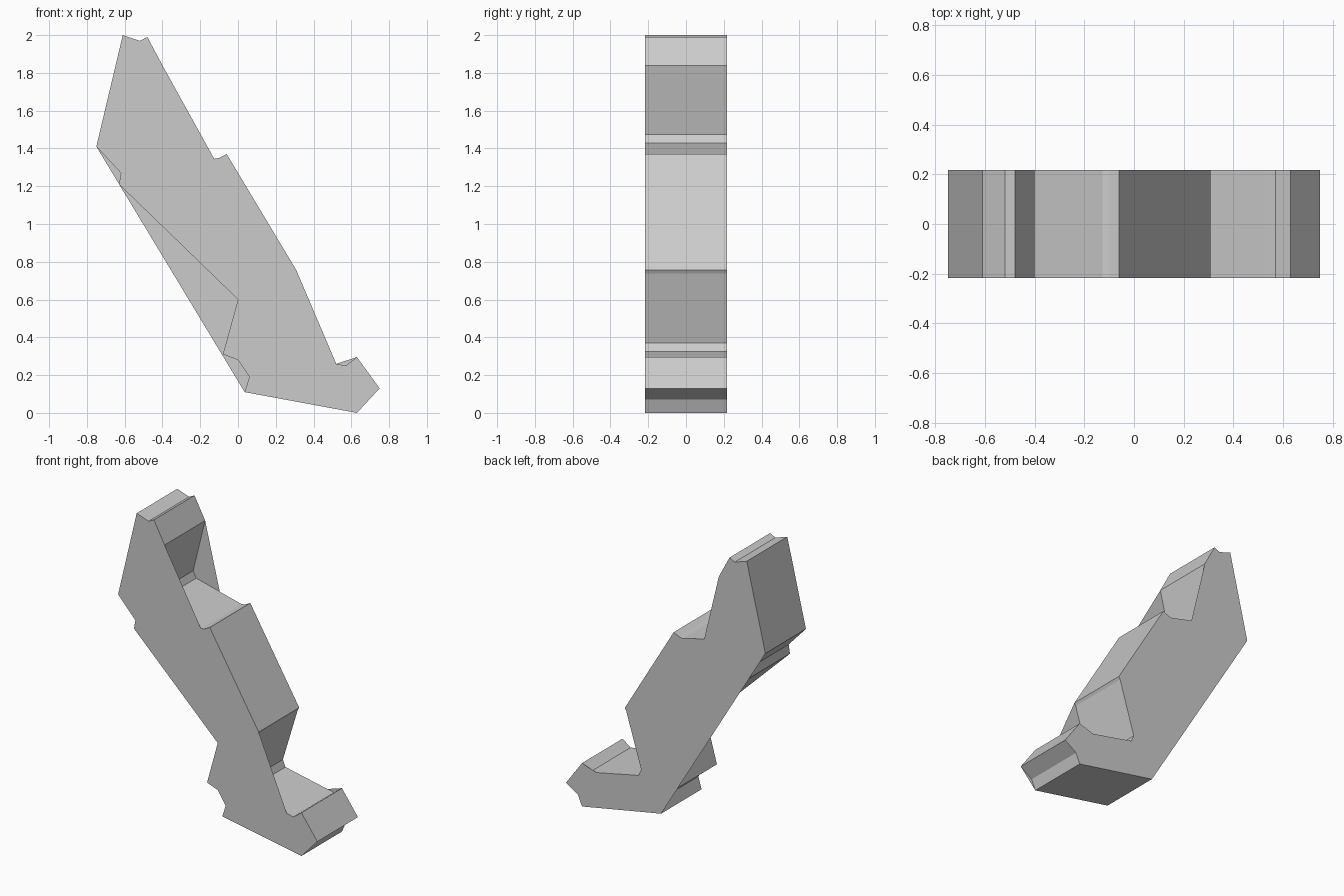
import bpy
import bmesh

cube = bpy.data.objects.get("Cube")
if cube:
    bpy.data.objects.remove(cube, do_unlink=True)

HALF = 0.218  # half the thickness along y

# Single plain grey
grey = bpy.data.materials.new("plain_grey")
grey.use_nodes = True
color = (0.6, 0.6, 0.6, 1.0)
grey.diffuse_color = color
grey.node_tree.nodes["Principled BSDF"].inputs["Base Color"].default_value = color

# Profile in (x, z), counter-clockwise, split into runs
left_side = [(-0.61, 2.0), (-0.75, 1.41), (-0.62, 1.27), (-0.63, 1.21), (0.0, 0.60),
             (-0.08, 0.31), (0.0, 0.28), (0.06, 0.19), (0.035, 0.11)]
toe = [(0.63, 0.0), (0.66, 0.07), (0.75, 0.13), (0.63, 0.295)]
lower_notch = [(0.57, 0.25), (0.52, 0.26), (0.205, 0.325), (0.185, 0.37),
               (0.297, 0.738), (0.308, 0.757)]
upper_notch = [(-0.06, 1.37), (-0.10, 1.35), (-0.126, 1.345), (-0.467, 1.43),
               (-0.49, 1.475), (-0.40, 1.84), (-0.48, 1.99), (-0.52, 1.97)]
profile = left_side + toe + lower_notch + upper_notch

# Outlines of the two end plates, which bridge some of the notches
front_skip = {(0.66, 0.07), (0.205, 0.325), (0.185, 0.37), (0.297, 0.738),
              (-0.467, 1.43), (-0.49, 1.475)}
front_outline = [p for p in profile if p not in front_skip]
back_skip = set(left_side[2:8]) | {(0.57, 0.25), (-0.49, 1.475)}
back_outline = [(-0.29, 1.386) if p == (-0.467, 1.43) else p
                for p in profile if p not in back_skip]

bm = bmesh.new()


def ring(points, y):
    return [bm.verts.new((x, y, z)) for x, z in points]


# Notched walls running the full thickness
front, back = ring(profile, -HALF), ring(profile, HALF)
for i in range(len(profile)):
    j = (i + 1) % len(profile)
    bm.faces.new((front[j], front[i], back[i], back[j]))

# End plates
bm.faces.new(ring(front_outline, -HALF))
bm.faces.new(reversed(ring(back_outline, HALF)))

bmesh.ops.remove_doubles(bm, verts=bm.verts[:], dist=0.0005)
bmesh.ops.triangulate(bm, faces=[f for f in bm.faces if len(f.verts) > 4])

mesh = bpy.data.meshes.new("notched_bracket")
bm.to_mesh(mesh)
bm.free()
mesh.materials.append(grey)
bracket = bpy.data.objects.new("notched_bracket", mesh)
bpy.context.collection.objects.link(bracket)
